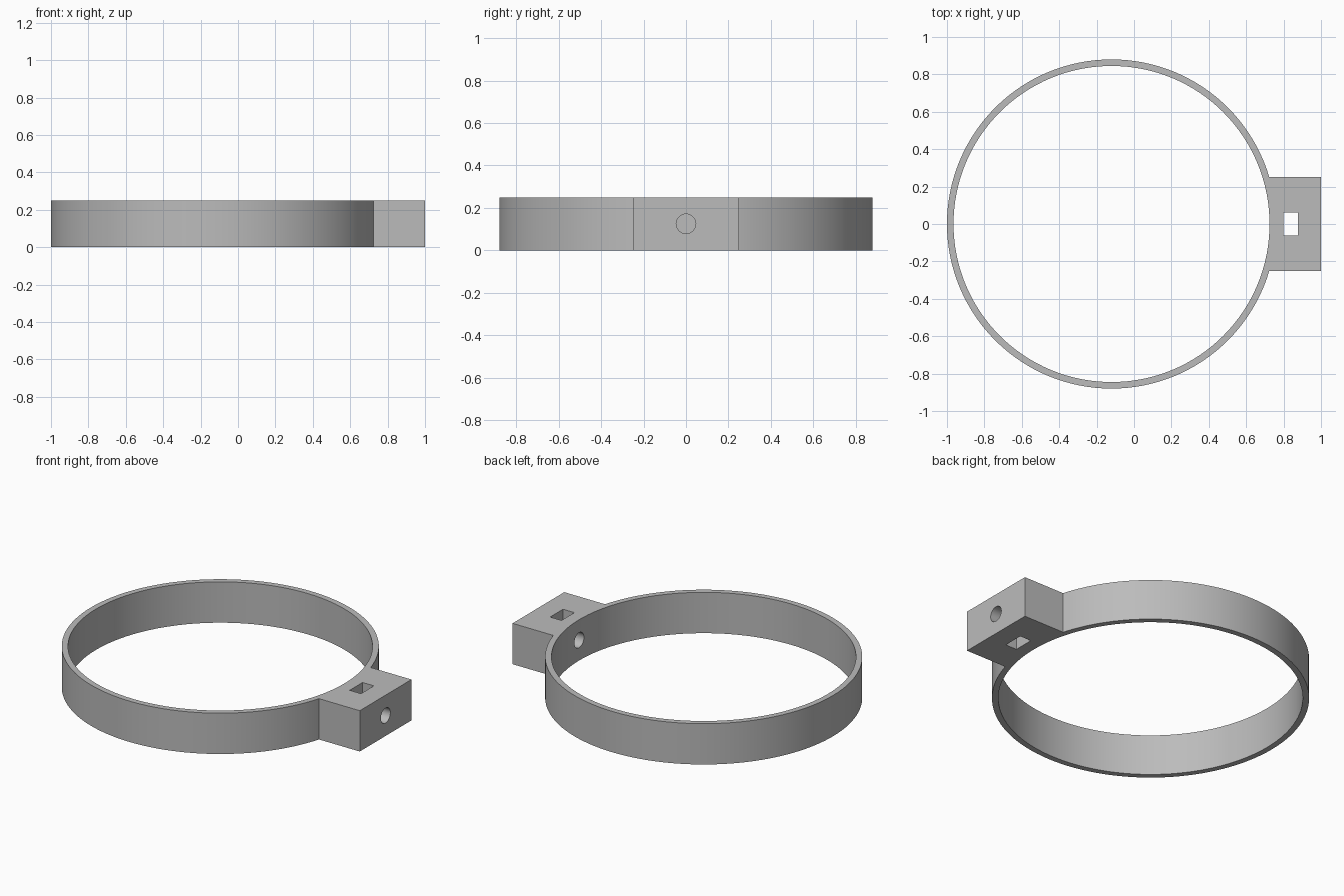
import bpy
import math

cube = bpy.data.objects.get("Cube")
if cube:
    bpy.data.objects.remove(cube, do_unlink=True)

HEIGHT = 0.25
MID = HEIGHT / 2
RING_X = -0.12

# Single plain grey material
grey = bpy.data.materials.new("plain_grey")
grey.use_nodes = True
colour = (0.5, 0.5, 0.5, 1)
grey.diffuse_color = colour
grey.node_tree.nodes["Principled BSDF"].inputs["Base Color"].default_value = colour


def finish(name):
    obj = bpy.context.object
    obj.name = obj.data.name = name
    obj.data.materials.append(grey)
    bpy.ops.object.transform_apply(location=True, rotation=True, scale=True)
    return obj


def cylinder(name, radius, depth, location, sides, tilt=0):
    bpy.ops.mesh.primitive_cylinder_add(vertices=sides, radius=radius, depth=depth,
                                        location=location, rotation=(0, tilt, 0))
    return finish(name)


def box(name, x0, x1, width, height):
    bpy.ops.mesh.primitive_cube_add(size=1, location=((x0 + x1) / 2, 0, MID))
    bpy.context.object.scale = (x1 - x0, width, height)
    return finish(name)


# Solid disc and clamp block, later opened up into a band
ring = cylinder("clamp_ring", 0.88, HEIGHT, (RING_X, 0, MID), 128)
block = box("clamp_block", 0.5, 1.0, 0.5, HEIGHT)

# Cutters for the bore, the nut slot and the screw hole
bore = cylinder("bore_cutter", 0.845, 1, (RING_X, 0, MID), 128)
slot = box("nut_slot_cutter", 0.8, 0.877, 0.125, 1)
hole = cylinder("screw_hole_cutter", 0.046, 0.7, (0.85, 0, MID), 48, math.pi / 2)

steps = [(block, 'UNION'), (bore, 'DIFFERENCE'), (slot, 'DIFFERENCE'), (hole, 'DIFFERENCE')]
bpy.context.view_layer.objects.active = ring
for tool, operation in steps:
    mod = ring.modifiers.new(tool.name, 'BOOLEAN')
    mod.object = tool
    mod.operation = operation
    mod.solver = 'EXACT'
    bpy.ops.object.modifier_apply(modifier=mod.name)
    bpy.data.objects.remove(tool, do_unlink=True)

# Smooth curved walls, crisp edges
bpy.ops.object.select_all(action='DESELECT')
ring.select_set(True)
bpy.context.view_layer.objects.active = ring
bpy.ops.object.shade_smooth_by_angle(angle=math.radians(20))
